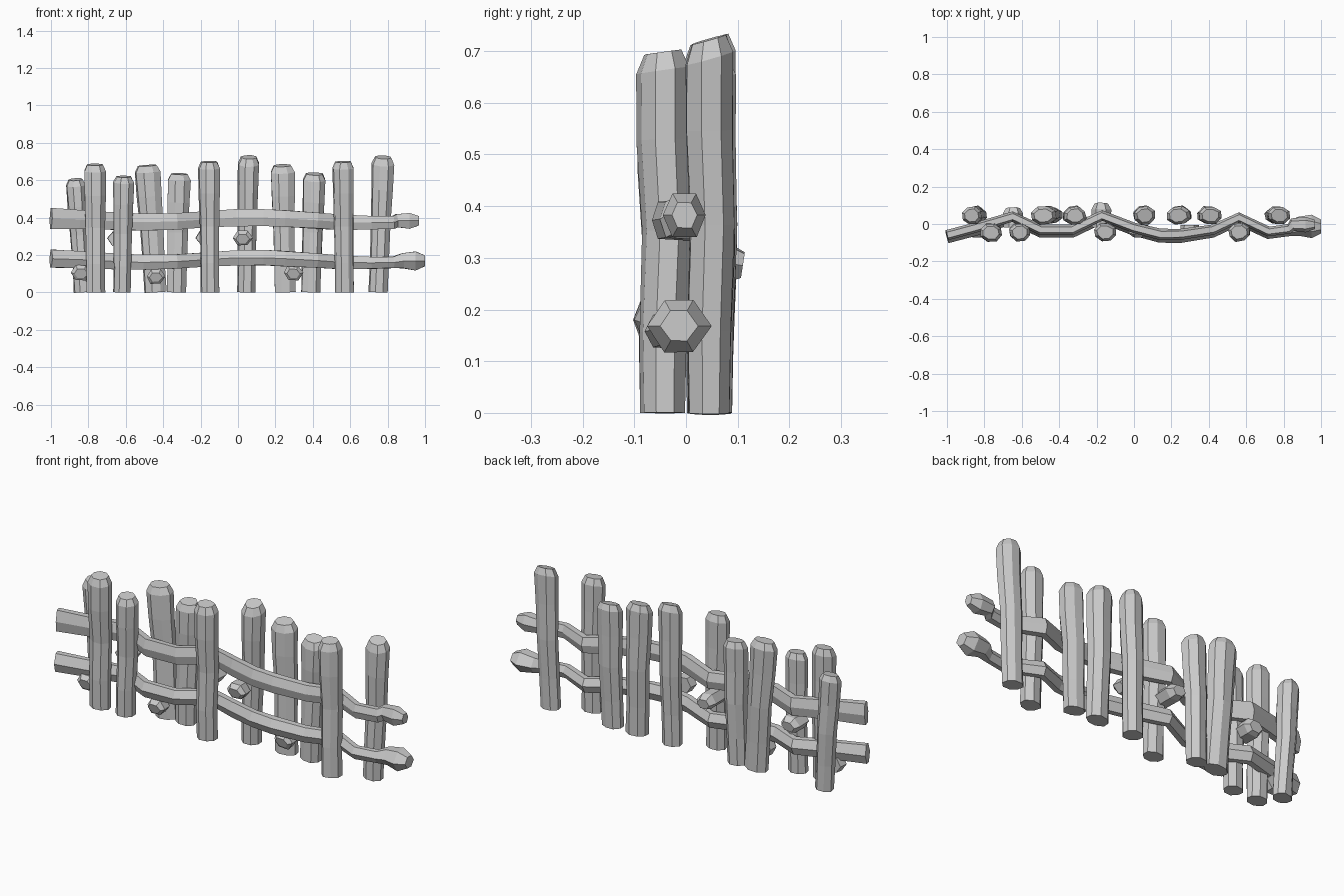
import bpy, bmesh, math, random
from mathutils import Vector

if "Cube" in bpy.data.objects:
    bpy.data.objects.remove(bpy.data.objects["Cube"], do_unlink=True)
random.seed(4)

# Single weathered wood colour
wood = bpy.data.materials.new("pale_grey_wood")
wood.use_nodes = True
colour = (0.6, 0.6, 0.6, 1)
wood.diffuse_color = colour
wood.node_tree.nodes["Principled BSDF"].inputs["Base Color"].default_value = colour


def loft(name, rings, ref, sides=7, phase=0.0, rough=0.06, tilt=0.0):
    """Hewn stick: rings are (centre, side radius, up radius); ends are capped."""
    bm = bmesh.new()
    chips = [random.uniform(1 - rough, 1 + rough) for _ in range(sides)]
    centres = [Vector(r[0]) for r in rings]
    last = len(rings) - 1
    loops = []
    for i, (c, ru, rv) in enumerate(rings):
        c = Vector(c)
        t = (centres[min(i + 1, last)] - centres[max(i - 1, 0)]).normalized()
        side = t.cross(ref).normalized()
        up = side.cross(t)
        loop = []
        for k in range(sides):
            a = phase + math.tau * k / sides
            j = chips[k] * random.uniform(1 - rough / 2, 1 + rough / 2)
            p = c + side * math.cos(a) * ru * j + up * math.sin(a) * rv * j
            if i >= last - 1:
                p.z += tilt * (p.y - c.y)
            loop.append(bm.verts.new(p))
        loops.append(loop)
    for a, b in zip(loops, loops[1:]):
        for k in range(sides):
            n = (k + 1) % sides
            bm.faces.new((a[k], a[n], b[n], b[k]))
    bm.faces.new(loops[0][::-1])
    bm.faces.new(loops[-1])
    bmesh.ops.recalc_face_normals(bm, faces=bm.faces)
    mesh = bpy.data.meshes.new(name)
    bm.to_mesh(mesh)
    bm.free()
    mesh.materials.append(wood)
    obj = bpy.data.objects.new(name, mesh)
    bpy.context.collection.objects.link(obj)
    return obj


# Upright posts: foot x, top x, height, half width; front row and back row
Y, Z = Vector((0, 1, 0)), Vector((0, 0, 1))
front_posts = [(-.76, -.765, .69, .062), (-.62, -.61, .625, .057),
               (-.15, -.155, .705, .06), (.57, .562, .705, .06)]
back_posts = [(-.83, -.868, .61, .054), (-.44, -.485, .685, .068),
              (-.33, -.315, .64, .062), (.045, .058, .73, .057),
              (.25, .235, .685, .066), (.39, .41, .64, .062),
              (.75, .778, .73, .06)]


def post(name, foot, top, h, r, y, bulge):
    def at(f, dy=0.0):
        return (foot + (top - foot) * f, y + dy, h * f)
    rings = [(at(0), r * .88, .043),
             (at(.22), r * .86, .046),
             (at(.5, bulge), r * .9, .047),
             (at(.75), r * .98, .05),
             (at(.94), r * 1.02, .05),
             (at(.99), r * .74, .036)]
    loft(name, rings, Y, sides=8, phase=.3, tilt=random.uniform(.1, .35))


for i, p in enumerate(front_posts):
    post(f"front_post_{i + 1}", *p, -.045, .008)
for i, p in enumerate(back_posts):
    post(f"back_post_{i + 1}", *p, .045, .006)

# Woven rails: x, depth y, height wobble, half thickness, half height
weave = [(-1, -.065, .01, .03, .054), (-.85, -.025, .005, .03, .05),
         (-.65, .035, -.005, .03, .045), (-.5, -.035, -.01, .03, .044),
         (-.33, -.035, -.005, .03, .042), (-.17, .04, .005, .03, .042),
         (0, -.025, .015, .03, .045), (.14, -.06, .015, .032, .044),
         (.25, -.06, .01, .032, .044), (.42, -.035, 0, .03, .042),
         (.56, .03, -.01, .03, .04), (.72, -.045, -.012, .028, .035),
         (.83, -.03, -.01, .028, .033)]


def rail(name, z, dy, end, knob):
    rings = [((x, y + dy, z + w), ty, tz * 1.13) for x, y, w, ty, tz in weave]
    # Swollen rounded knob on the end
    for back, s in [(.12, .85), (.05, 1.05), (0, .6)]:
        rings.append(((end - back, -.008 + dy, z - .002), knob * s, knob * s * 1.05))
    loft(name, rings, Z, sides=6, rough=.08)


rail("upper_rail", .385, .005, .968, .043)
rail("lower_rail", .17, -.006, 1.0, .056)

# Short pegs sticking out of the posts
pegs = [(-.84, .105, -.005, -.065), (-.44, .085, -.005, -.065),
        (.295, .105, -.005, -.065), (.025, .29, -.005, -.065),
        (-.175, .29, -.02, .11), (-.645, .29, -.02, .085)]
for i, (x, z, y0, y1) in enumerate(pegs):
    d = y1 - y0
    rings = [((x, y0, z), .05, .042),
             ((x, y0 + d * .75, z), .052, .044),
             ((x, y1, z - .005), .036, .028)]
    loft(f"peg_{i + 1}", rings, Z, sides=6, rough=.08)
